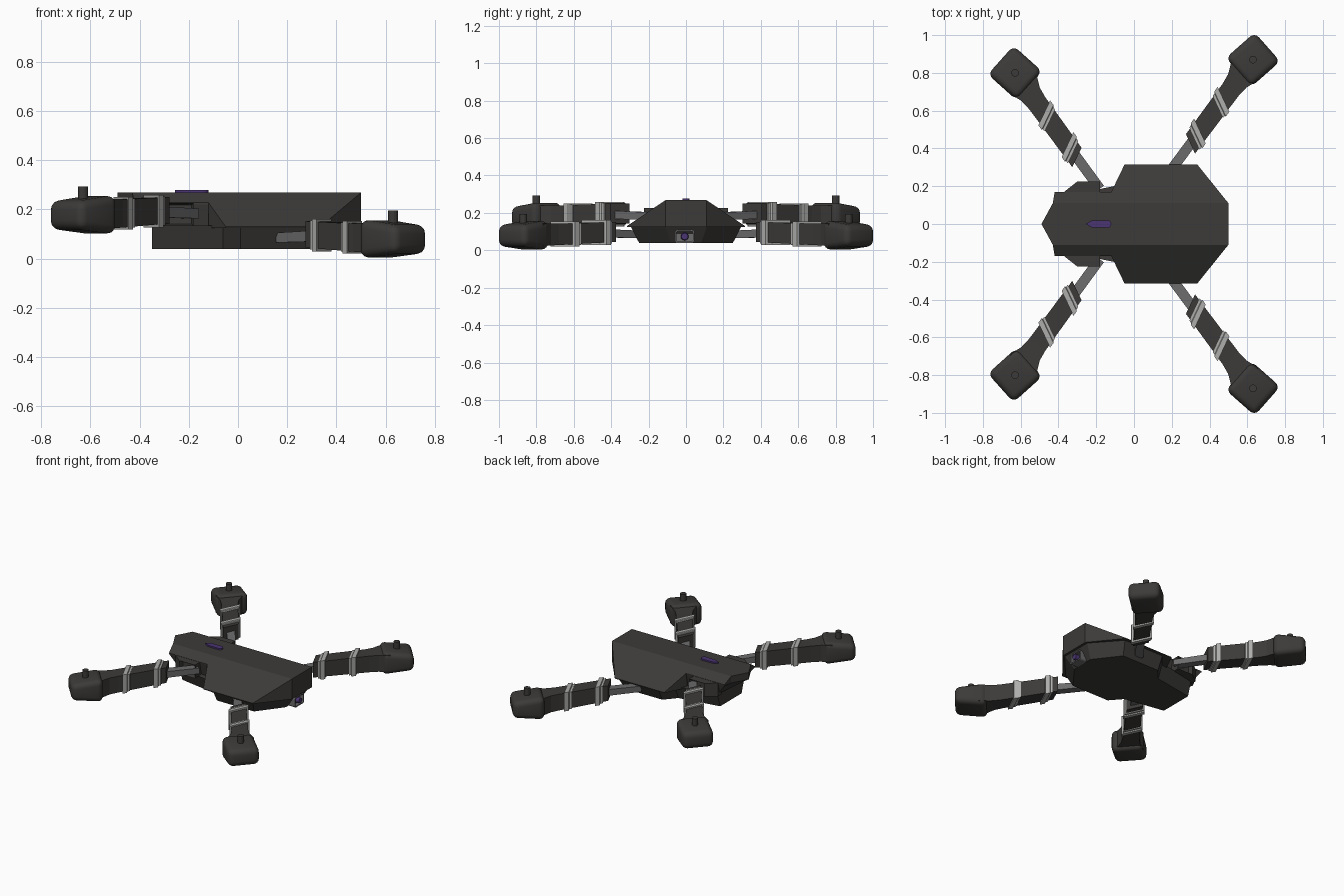
import bpy, bmesh, math
from mathutils import Matrix, Vector

if "Cube" in bpy.data.objects:
    bpy.data.objects.remove(bpy.data.objects["Cube"])


def mat(name, c):
    m = bpy.data.materials.new(name)
    m.diffuse_color = (*c, 1)
    m.use_nodes = True
    m.node_tree.nodes["Principled BSDF"].inputs["Base Color"].default_value = m.diffuse_color
    return m


DARK = mat("charcoal", (0.045, 0.043, 0.04))
STRUT = mat("mid_grey", (0.15, 0.15, 0.15))
CLIP = mat("light_grey", (0.42, 0.42, 0.41))
PURPLE = mat("purple", (0.07, 0.035, 0.17))


def finish(name, bm, m, xf=None):
    if xf is not None:
        bmesh.ops.transform(bm, matrix=xf, verts=bm.verts)
    bmesh.ops.recalc_face_normals(bm, faces=bm.faces)
    me = bpy.data.meshes.new(name)
    bm.to_mesh(me)
    bm.free()
    me.materials.append(m)
    ob = bpy.data.objects.new(name, me)
    bpy.context.collection.objects.link(ob)
    return ob


def loft(rings):
    """Closed skin through rings that have equal point counts."""
    bm = bmesh.new()
    vs = [[bm.verts.new(p) for p in r] for r in rings]
    n = len(vs[0])
    for a, b in zip(vs, vs[1:]):
        for i in range(n):
            bm.faces.new((a[i], a[(i + 1) % n], b[(i + 1) % n], b[i]))
    bm.faces.new(vs[0][::-1])
    bm.faces.new(vs[-1])
    bmesh.ops.recalc_face_normals(bm, faces=bm.faces)
    return bm


def plan(half, z):
    """Outline mirrored about y = 0."""
    other = [(x, -y) for x, y in reversed(half) if y > 0]
    return [(x, y, z) for x, y in half + other]


def cut_roof(bm):
    for s in (1, -1):
        geom = bm.verts[:] + bm.edges[:] + bm.faces[:]
        r = bmesh.ops.bisect_plane(bm, geom=geom, plane_co=(0, s * 0.11, 0.268),
                                   plane_no=(0, s * 0.675, 1), clear_outer=True)
        edges = [e for e in bm.edges if e.is_boundary]
        bmesh.ops.edgenet_fill(bm, edges=edges)
    return bm


# upper shell, wide front half and narrow rear half
front = [(0.5, 0.11), (0.335, 0.315), (-0.05, 0.315), (-0.12, 0.17)]
finish("shell_front", cut_roof(loft([plan(front, 0.125), plan(front, 0.268)])), DARK)
rear = [(-0.1, 0.17), (-0.42, 0.17), (-0.43, 0.11), (-0.49, 0)]
finish("shell_rear", cut_roof(loft([plan(rear, 0.22), plan(rear, 0.268)])), DARK)

# rear core tapering down from the shell to the belly
core = [(-0.05, 0.15), (-0.35, 0.15), (-0.35, 0.1), (-0.36, 0)]
finish("rear_core", loft([plan(core, 0.13), plan(rear, 0.222)]), DARK)

# belly, narrowing towards the bottom
top = [(0.49, 0.115), (0.325, 0.3), (0.01, 0.3), (-0.06, 0.21), (-0.35, 0.15)]
bot = [(0.43, 0.08), (0.3, 0.25), (0.01, 0.25), (-0.06, 0.17), (-0.35, 0.12)]
finish("belly", loft([plan(bot, 0.038), plan(top, 0.135)]), DARK)

# rear arm mounts with a pocket on the outer face
for s, side in ((1, "back"), (-1, "front")):
    pts = [(-0.18, 0.13), (-0.18, 0.225), (-0.3, 0.225), (-0.37, 0.17), (-0.37, 0.13)]
    bm = loft([[(x, s * y, z) for x, y in pts] for z in (0.133, 0.226)])
    face = [f for f in bm.faces if f.normal.y * s > 0.95]
    bmesh.ops.inset_individual(bm, faces=face, thickness=0.012)
    bmesh.ops.translate(bm, verts=face[0].verts, vec=(0, -s * 0.03, 0))
    finish("arm_mount_" + side, bm, DARK)


def section(u, w, lo, hi, shear=0.0):
    return [(u - shear * w, -w, lo), (u + shear * w, w, lo),
            (u + shear * w, w, hi), (u - shear * w, -w, hi)]


def pod_bmesh():
    bm = loft([section(-0.102, 0.102, -0.079, 0.08),
               section(0.102, 0.102, -0.058, 0.054)])
    return bm


# arms: local u runs outwards along the arm, origin at the motor pod
K = 0.54
for sx, sy, py, pz, ang, tag in [
        (1, 1, 0.87, 0.08, 53.4, "right_back"), (1, -1, 0.87, 0.08, 53.4, "right_front"),
        (-1, 1, 0.8, 0.178, 53.8, "left_back"), (-1, -1, 0.8, 0.178, 53.8, "left_front")]:
    flip = Matrix.Diagonal((sx, sy, 1, 1))
    place = flip @ Matrix.Translation((0.63, py, pz)) @ Matrix.Rotation(math.radians(ang), 4, "Z")

    finish("strut_" + tag, loft([section(-0.76, 0.027, -0.015, 0.025),
                                 section(-0.48, 0.027, -0.01, 0.035)]), STRUT, place)
    finish("sleeve_" + tag, loft([section(-0.555, 0.05, -0.035, 0.072, K),
                                  section(-0.2, 0.053, -0.052, 0.062),
                                  section(-0.14, 0.06, -0.054, 0.062),
                                  section(-0.07, 0.088, -0.058, 0.062)]), DARK, place)

    # two slanted clips, each a wide low band with a raised narrow rib
    for i, (u, dz) in enumerate(((-0.495, 0.015), (-0.286, 0.007))):
        finish(f"clip_{tag}_{i + 1}", loft([
            section(u - 0.024, 0.057, dz - 0.059, dz + 0.06, K),
            section(u - 0.01, 0.057, dz - 0.059, dz + 0.06, K),
            section(u - 0.006, 0.064, dz - 0.066, dz + 0.066, K),
            section(u + 0.024, 0.064, dz - 0.066, dz + 0.066, K)]), CLIP, place)

    # rounded motor pod, thinner towards the tip, and its shaft
    turn = Matrix.Rotation(math.radians(-12), 4, "Z")
    pod = finish("motor_pod_" + tag, pod_bmesh(), DARK, place @ turn)
    bev = pod.modifiers.new("round", "BEVEL")
    bev.width, bev.segments, bev.limit_method = 0.034, 4, "NONE"
    for p in pod.data.polygons:
        p.use_smooth = True
    bm = bmesh.new()
    bmesh.ops.create_cone(bm, cap_ends=True, segments=16, radius1=0.02, radius2=0.02, depth=0.08)
    finish("motor_shaft_" + tag, bm, DARK, place @ Matrix.Translation((0, 0, 0.075)))

# purple status light on top: rounded front, pointed rear
light = [(-0.255, 0), (-0.225, 0.018), (-0.14, 0.02)]
light = [(-0.14 + 0.02 * math.sin(a), 0.02 * math.cos(a))
         for a in (math.pi / 2, 1.0, 0.5)] + light[::-1]
light[0] = (-0.12, 0)
finish("status_light", loft([plan(light, 0.26), plan(light, 0.278)]), PURPLE)


# front camera: rounded square frame with a purple lens
def rounded(x, h, r):
    pts = []
    for q in range(4):
        cy, cz = ((1, 1), (-1, 1), (-1, -1), (1, -1))[q]
        for k in range(4):
            a = math.pi / 2 * (q + k / 3)
            pts.append((x, cy * (h[0] - r) + r * math.cos(a) - 0.007,
                        0.074 + cz * (h[1] - r) + r * math.sin(a)))
    return pts


finish("camera_frame", loft([rounded(0.42, (0.052, 0.036), 0.014),
                             rounded(0.485, (0.052, 0.036), 0.014),
                             rounded(0.485, (0.044, 0.028), 0.01),
                             rounded(0.46, (0.044, 0.028), 0.01)]), STRUT)
bm = bmesh.new()
bmesh.ops.create_cone(bm, cap_ends=True, segments=16, radius1=0.022, radius2=0.018, depth=0.04)
finish("camera_lens", bm, PURPLE,
       Matrix.Translation((0.472, -0.007, 0.074)) @ Matrix.Rotation(math.pi / 2, 4, "Y"))
